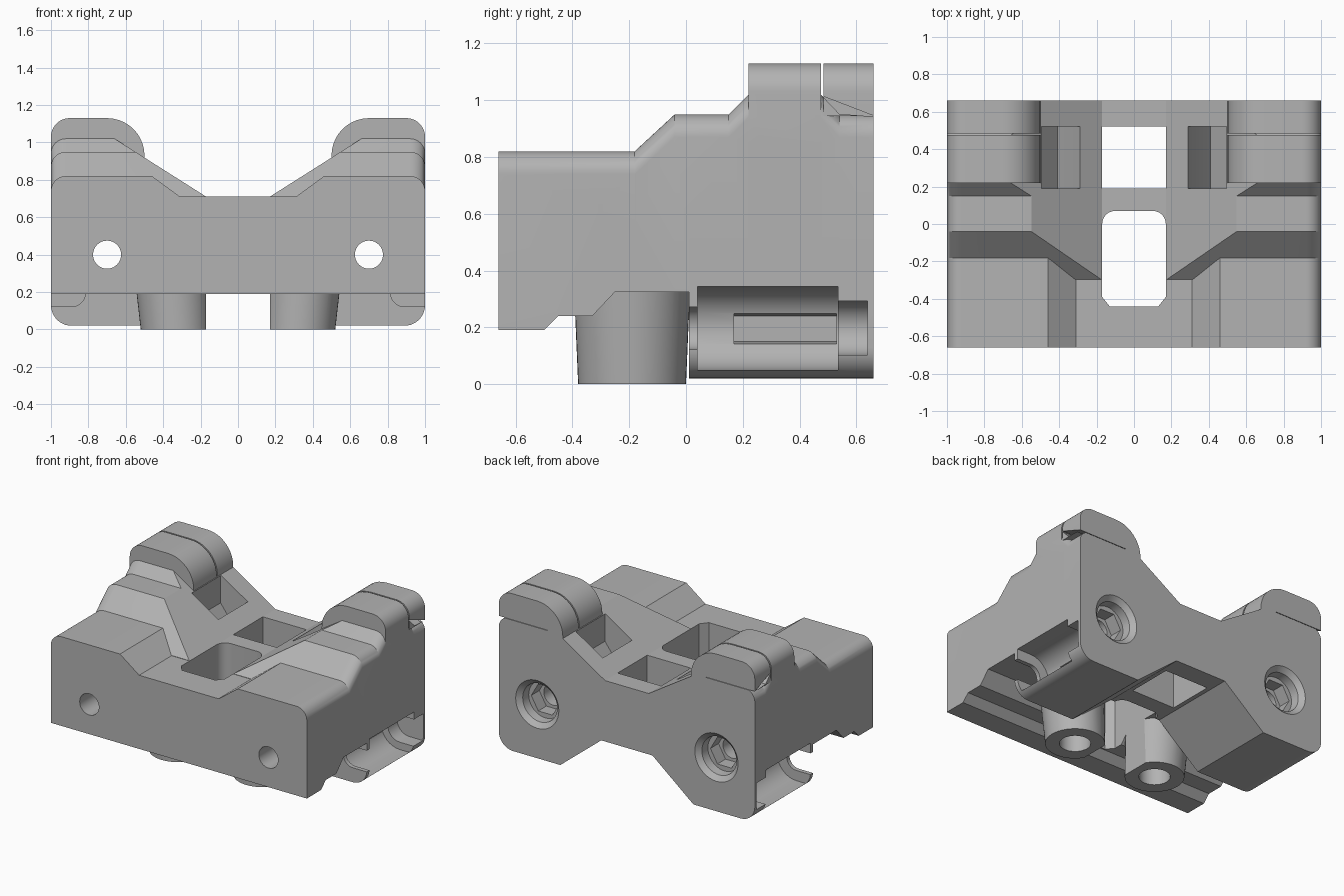
import bpy, bmesh
from math import cos, sin, pi, radians

cube = bpy.data.objects.get("Cube")
if cube:
    bpy.data.objects.remove(cube, do_unlink=True)

grey = bpy.data.materials.new("plain_grey")
grey.use_nodes = True
COLOUR = (0.45, 0.45, 0.45, 1)
grey.diffuse_color = COLOUR
grey.node_tree.nodes["Principled BSDF"].inputs["Base Color"].default_value = COLOUR


def arc(cx, cy, r, start, end, n=10):
    angles = [radians(start + (end - start) * i / n) for i in range(n + 1)]
    return [(cx + r * cos(a), cy + r * sin(a)) for a in angles]


def loft(name, rings):
    """Skin a closed solid through rings with equal point counts."""
    bm = bmesh.new()
    rows = [[bm.verts.new(p) for p in ring] for ring in rings]
    n = len(rows[0])
    for a, b in zip(rows, rows[1:]):
        for i in range(n):
            j = (i + 1) % n
            bm.faces.new((a[i], a[j], b[j], b[i]))
    bm.faces.new(rows[0][::-1])
    bm.faces.new(rows[-1])
    bmesh.ops.recalc_face_normals(bm, faces=bm.faces)
    mesh = bpy.data.meshes.new(name)
    bm.to_mesh(mesh)
    bm.free()
    mesh.materials.append(grey)
    obj = bpy.data.objects.new(name, mesh)
    bpy.context.collection.objects.link(obj)
    return obj


def prism(name, pts, axis, lo, hi):
    """Extrude a 2D profile along one axis."""
    place = {"X": lambda u, v, w: (w, u, v),
             "Y": lambda u, v, w: (u, w, v),
             "Z": lambda u, v, w: (u, v, w)}[axis]
    return loft(name, [[place(u, v, w) for u, v in pts] for w in (lo, hi)])


def combine(target, other, op):
    """Apply a boolean and discard the second solid."""
    mod = target.modifiers.new("cut", "BOOLEAN")
    mod.operation, mod.object, mod.solver = op, other, "EXACT"
    bpy.context.view_layer.objects.active = target
    bpy.ops.object.modifier_apply(modifier=mod.name)
    bpy.data.objects.remove(other, do_unlink=True)


def add(other):
    combine(body, other, "UNION")


def cut(other):
    combine(body, other, "DIFFERENCE")


def mirrored(half):
    return half + [(-x, z) for x, z in reversed(half)]


def flip(pts, side):
    return [(x * side, z) for x, z in pts]


# Front block with a shallow valley and stepped underside
front = [(1, 0.19)] + arc(0.92, 0.74, 0.08, 0, 90) + [(0.46, 0.82), (0.31, 0.71)]
body = prism("clamp_body", mirrored(front), "Y", -0.66, -0.18)
cut(prism("underside_step", [(-0.5, 0.1), (-0.5, 0.19), (-0.45, 0.24), (-0.33, 0.24),
                             (-0.25, 0.325), (-0.1, 0.325), (-0.1, 0.1)], "X", -1.1, 1.1))


# Stepped middle and rear, with a constant valley slope
def section(y, top):
    half = [(1, 0.325)] + arc(0.92, top - 0.08, 0.08, 0, 90)
    half += [(0.17 + (top - 0.71) / 0.633, top), (0.17, 0.71)]
    return [(x, y, z) for x, z in mirrored(half)]


add(loft("valley", [section(y, t) for y, t in (
    (-0.298, 0.712), (-0.04, 0.95), (0.15, 0.95), (0.22, 1.02),
    (0.475, 1.02), (0.54, 0.95), (0.66, 0.95))]))

# Rear legs joined by an arch
leg = [(0.2, 0.28), (0.52, 0.02)] + arc(0.89, 0.13, 0.11, -90, 0) + [(1, 0.5)]
add(prism("rear_legs", mirrored(leg), "Y", 0.01, 0.66))

for side in (1, -1):
    # Rounded towers, split by a thin slit
    cap = arc(0.9, 1.03, 0.1, 0, 90) + arc(0.7, 0.93, 0.2, 90, 180)
    front_cap = cap + [(0.5, 0.85), (1, 0.85)]
    rear_cap = cap + [(0.5, 0.85), (0.6, 0.945), (1, 0.945)]
    add(prism("front_tower", flip(front_cap, side), "Y", 0.22, 0.475))
    add(prism("rear_tower", flip(rear_cap, side), "Y", 0.485, 0.66))
    cut(prism("tower_undercut", [(0.48, 1.015), (0.54, 0.952), (0.67, 0.942)], "X",
              *sorted((0.62 * side, 1.1 * side))))

    # Tapered screw boss
    def circle_at(x, r, z):
        return [(x * side + u, v, z) for u, v in arc(0, -0.19, r, 0, 352.5, 47)]
    add(loft("screw_boss", [circle_at(0.33, 0.19, 0), circle_at(0.355, 0.205, 0.35)]))
    cut(loft("screw_hole", [circle_at(0.33, 0.1, -0.1), circle_at(0.33, 0.1, 0.25)]))

# Central openings
cut(prism("rear_window", [(-0.17, 0.19), (0.17, 0.19), (0.17, 0.52), (-0.17, 0.52)],
          "Z", -0.1, 1))
opening = [(0.13, -0.44), (0.17, -0.39)] + arc(0.1, 0, 0.07, 0, 90)
cut(prism("front_window", mirrored(opening), "Z", -0.1, 1))

for side in (1, -1):
    # Wedge pocket beside each tower
    pocket = [(0.24, 0.88), (0.29, 0.78), (0.41, 0.6), (0.5, 0.72), (0.5, 0.915), (0.44, 0.93)]
    cut(prism("wedge_pocket", flip(pocket, side), "Y", 0.19, 0.52))

    # Lengthwise bore, hex seat and chamfered counterbore
    def ring(r, y, n=40):
        pts = arc(0.7 * side, 0.4, r, 0, 360, n)[:-1]
        return [(x, y, z) for x, z in pts]
    cut(loft("bore", [ring(0.075, -0.7), ring(0.075, 0.7)]))
    cut(loft("hex_seat", [ring(0.11, 0.48, 6), ring(0.11, 0.6, 6)]))
    cut(loft("counterbore", [ring(0.13, 0.57), ring(0.135, 0.63), ring(0.17, 0.661),
                             ring(0.17, 0.7)]))

    # Side channel, open outward, with narrower ends
    for r, lo, hi in ((0.075, -0.02, 0.1), (0.147, 0.04, 0.535), (0.095, 0.5, 0.64)):
        trough = arc(0.89, 0.197, r, 90, 270, 16) + [(1.1, 0.197 - r), (1.1, 0.197 + r)]
        cut(prism("side_channel", flip(trough, side), "Y", lo, hi))
    deep = [(0.69, 0.15), (0.69, 0.24), (0.85, 0.26), (0.85, 0.13)]
    cut(prism("channel_floor", flip(deep, side), "Y", 0.17, 0.53))

# Crisp edges with smooth curves
bpy.ops.object.select_all(action="DESELECT")
body.select_set(True)
bpy.context.view_layer.objects.active = body
bpy.ops.object.shade_smooth_by_angle(angle=radians(25))
